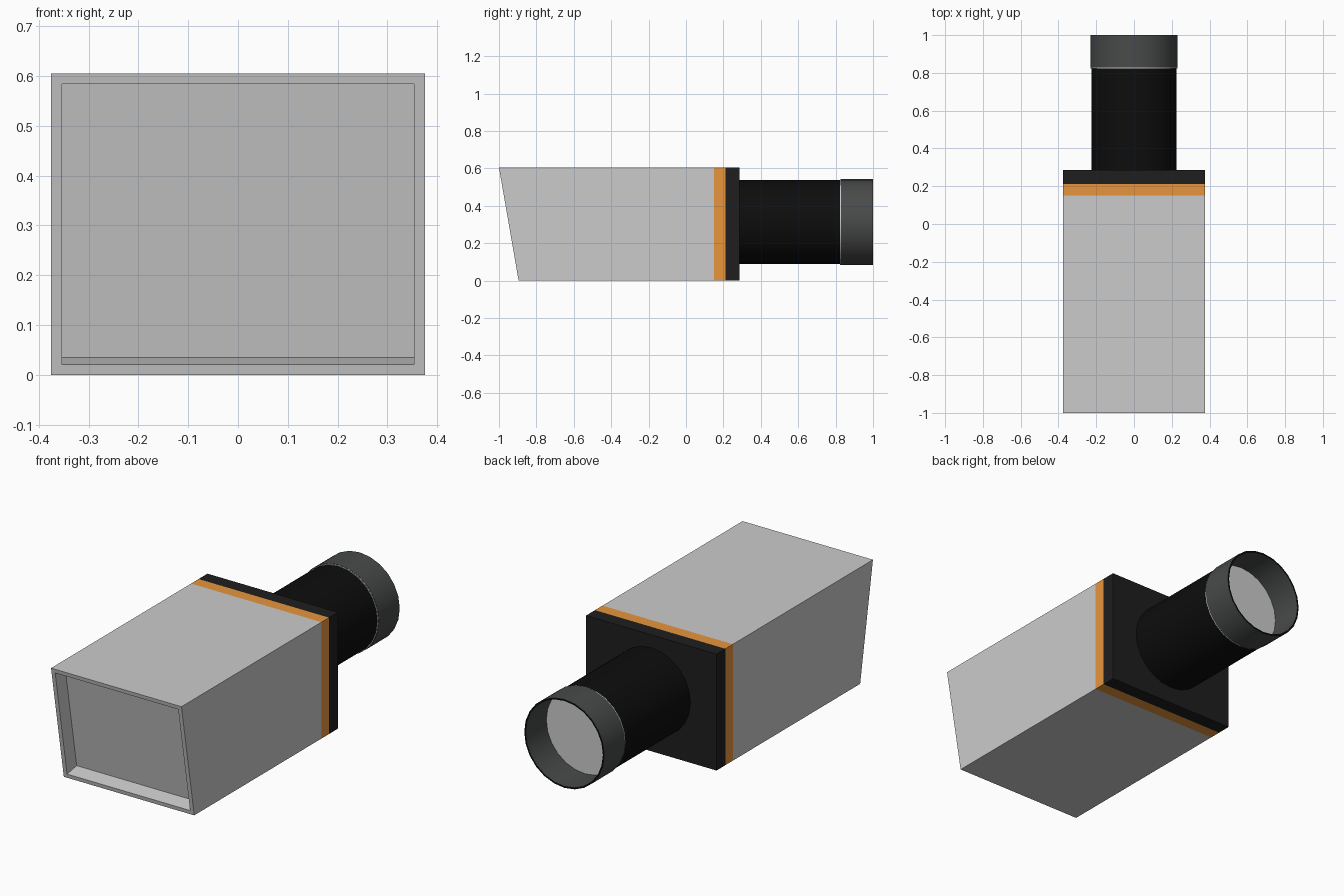
import bpy, bmesh, math
from mathutils import Matrix

if "Cube" in bpy.data.objects:
    bpy.data.objects.remove(bpy.data.objects["Cube"])

W, H = 0.375, 0.605      # half width and height of the housing
AXIS_Z = 0.313           # height of the lens axis
SIDES = 24


def material(name, r, g, b):
    m = bpy.data.materials.new(name)
    m.diffuse_color = (r, g, b, 1)
    m.use_nodes = True
    m.node_tree.nodes["Principled BSDF"].inputs["Base Color"].default_value = m.diffuse_color
    return m


def finish(bm, name, mat=None, smooth=False):
    bmesh.ops.recalc_face_normals(bm, faces=bm.faces)
    mesh = bpy.data.meshes.new(name)
    bm.to_mesh(mesh)
    bm.free()
    ob = bpy.data.objects.new(name, mesh)
    bpy.context.collection.objects.link(ob)
    if mat:
        mesh.materials.append(mat)
    if smooth:
        bpy.ops.object.select_all(action='DESELECT')
        ob.select_set(True)
        bpy.context.view_layer.objects.active = ob
        bpy.ops.object.shade_smooth_by_angle(angle=math.radians(35))
    return ob


def block(y0, y1):
    bm = bmesh.new()
    bmesh.ops.create_cube(bm, size=1, matrix=Matrix.Translation((0, (y0 + y1) / 2, H / 2))
                          @ Matrix.Diagonal((2 * W, y1 - y0, H, 1)))
    return bm


def lathe(name, profile, mat=None):
    # profile of (radius, y) points, turned about the lens axis
    bm = bmesh.new()
    rings = []
    for r, y in profile:
        rings.append([bm.verts.new((r * math.cos(a), y, AXIS_Z + r * math.sin(a)))
                      for a in (2 * math.pi * i / SIDES for i in range(SIDES))])
    for a, b in zip(rings, rings[1:]):
        for i in range(SIDES):
            j = (i + 1) % SIDES
            bm.faces.new((a[i], a[j], b[j], b[i]))
    bm.faces.new(rings[0])
    bm.faces.new(rings[-1])
    return finish(bm, name, mat, smooth=True)


orange = material("orange", 0.8, 0.3, 0.045)
charcoal = material("charcoal", 0.013, 0.013, 0.013)
black = material("black", 0.004, 0.004, 0.004)
dark_grey = material("dark_grey", 0.065, 0.07, 0.068)

# Housing with raked front and a recess sunk square to that face
bm = block(-1.0, 0.15)
for v in bm.verts:
    if v.co.y < 0 and v.co.z < 0.1:
        v.co.y = -0.895
bm.normal_update()
front = min(bm.faces, key=lambda f: f.calc_center_median().y)
n = front.normal.copy()
bmesh.ops.inset_region(bm, faces=[front], thickness=0.03)
panel = bmesh.ops.extrude_face_region(bm, geom=[front])
bmesh.ops.translate(bm, vec=-n * 0.08,
                    verts=[g for g in panel["geom"] if isinstance(g, bmesh.types.BMVert)])
if front.is_valid:
    bmesh.ops.delete(bm, geom=[front], context='FACES_ONLY')
finish(bm, "housing")

# Coloured band and mounting plate
finish(block(0.15, 0.212), "orange_band", orange)
finish(block(0.212, 0.285), "mounting_plate", charcoal)

# Lens barrel, end disc and open hood
lathe("lens_barrel", [(0.225, 0.285), (0.225, 0.824)], black)
lathe("lens_disc", [(0.229, 0.824), (0.229, 0.829)])
hood = lathe("lens_hood", [(0.23, 0.829), (0.23, 1.0), (0.222, 1.0), (0.222, 0.83)], dark_grey)

# Black rim on the open edge of the hood
hood.data.materials.append(black)
for p in hood.data.polygons:
    if p.center.y > 0.999:
        p.material_index = 1

# The hood's inner floor is the plain grey lens disc, so drop its end caps
bm = bmesh.new()
bm.from_mesh(hood.data)
bmesh.ops.delete(bm, geom=[f for f in bm.faces if len(f.verts) > 4], context='FACES_ONLY')
bm.to_mesh(hood.data)
bm.free()
